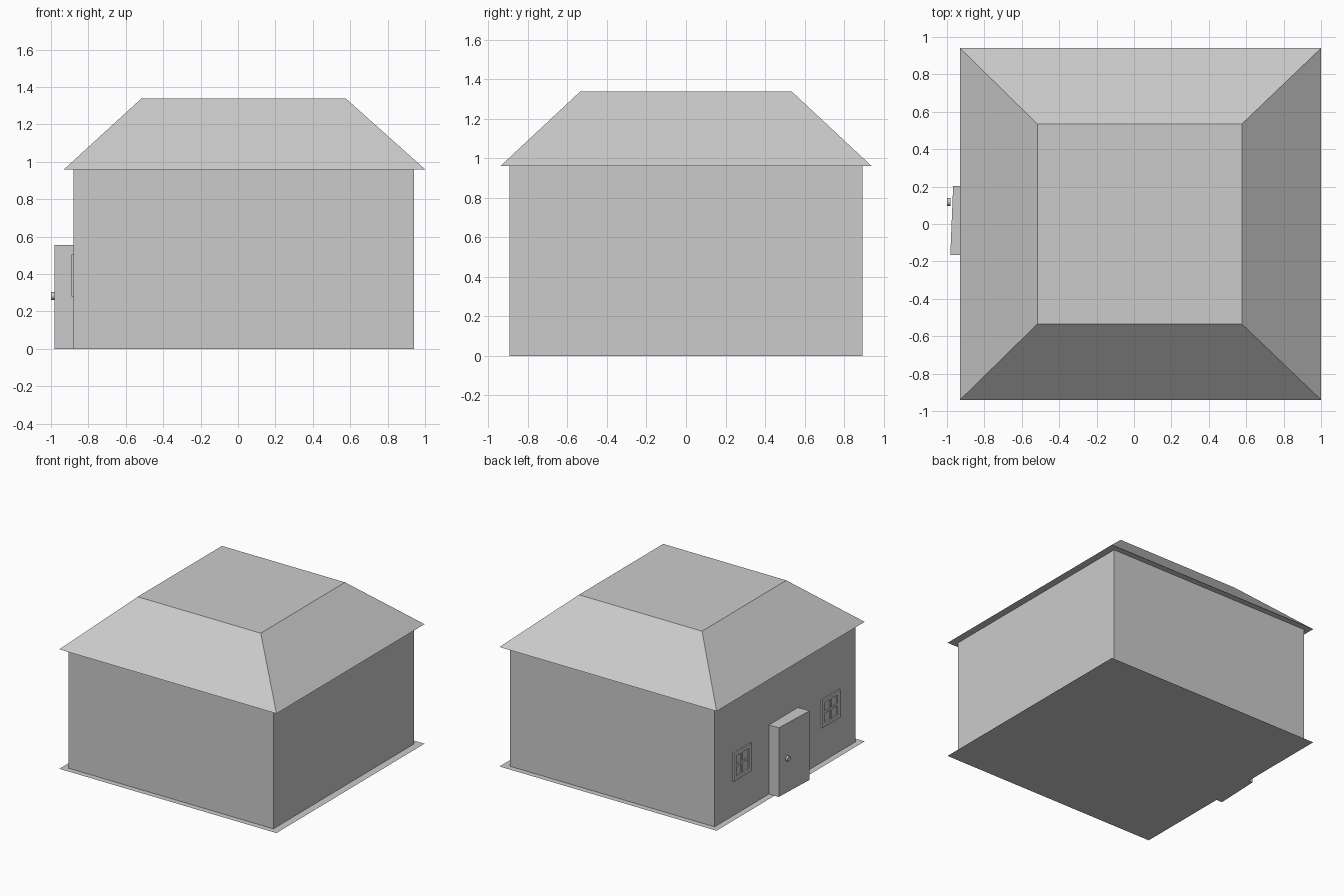
import bpy, bmesh, math

if "Cube" in bpy.data.objects:
    bpy.data.objects.remove(bpy.data.objects["Cube"])


def finish(name, bm):
    bmesh.ops.recalc_face_normals(bm, faces=bm.faces)
    me = bpy.data.meshes.new(name)
    bm.to_mesh(me)
    bm.free()
    ob = bpy.data.objects.new(name, me)
    bpy.context.collection.objects.link(ob)
    return ob


def add_box(bm, lo, hi):
    verts = bmesh.ops.create_cube(bm, size=1)["verts"]
    for v in verts:
        v.co = [(lo[i] + hi[i]) / 2 + v.co[i] * (hi[i] - lo[i]) for i in range(3)]
    return verts


def box(name, lo, hi):
    bm = bmesh.new()
    add_box(bm, lo, hi)
    return finish(name, bm)


WALL_X = -0.88

# Walls
box("walls", (WALL_X, -0.893, 0), (0.94, 0.893, 0.96))

# Thin floor sheet, same outline as the eaves
bm = bmesh.new()
bm.faces.new([bm.verts.new(p) for p in
              ((-0.93, -0.94, 0), (1, -0.94, 0), (1, 0.94, 0), (-0.93, 0.94, 0))])
finish("floor", bm)

# Roof: box with its top pulled in
bm = bmesh.new()
for v in add_box(bm, (-0.93, -0.94, 0.96), (1, 0.94, 1.338)):
    if v.co.z > 1:
        v.co.x = -0.517 if v.co.x < 0 else 0.577
        v.co.y = math.copysign(0.535, v.co.y)
finish("roof", bm)

# Door slab, slightly skewed on its outer face
bm = bmesh.new()
for v in add_box(bm, (-0.97, -0.165, 0), (WALL_X, 0.203, 0.555)):
    if v.co.x < -0.9:
        v.co.x = -0.982 if v.co.y < 0 else -0.967
finish("door", bm)

# Door knob
bm = bmesh.new()
bmesh.ops.create_cone(bm, cap_ends=True, segments=16, radius1=0.021,
                      radius2=0.021, depth=0.018)
knob = finish("door_knob", bm)
knob.rotation_euler.y = math.pi / 2
knob.location = (-0.991, 0.118, 0.283)

# Windows: four border bars and a cross, panes left open to the wall
H, B, C = 0.113, 0.032, 0.009
for name, yc in (("left_window", 0.553), ("right_window", -0.573)):
    bm = bmesh.new()
    zc, front = 0.392, WALL_X - 0.011
    for y0, y1, z0, z1, x in (
            (-H, H, H - B, H, front), (-H, H, -H, B - H, front),
            (-H, B - H, B - H, H - B, front), (H - B, H, B - H, H - B, front),
            (-C, C, B - H, H - B, front + 0.003),
            (B - H, H - B, -C, C, front + 0.003)):
        add_box(bm, (x, yc + y0, zc + z0), (WALL_X, yc + y1, zc + z1))
    finish(name, bm)
